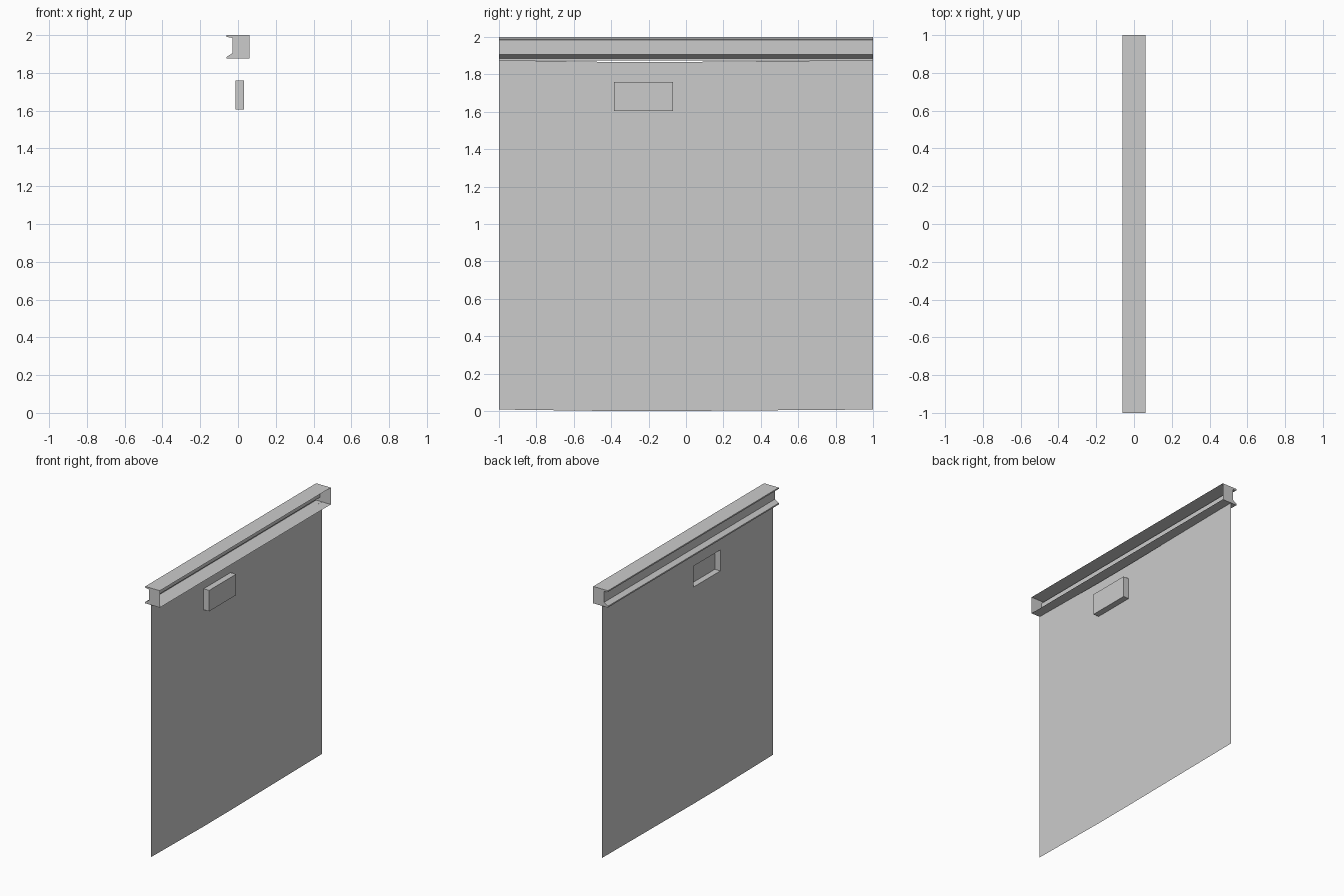
import bpy, bmesh

cube = bpy.data.objects.get("Cube")
if cube:
    bpy.data.objects.remove(cube, do_unlink=True)

grey = bpy.data.materials.new("light_grey")
grey.use_nodes = True
colour = (0.6, 0.6, 0.6, 1)
grey.diffuse_color = colour
grey.node_tree.nodes["Principled BSDF"].inputs["Base Color"].default_value = colour


def finish(name, bm):
    mesh = bpy.data.meshes.new(name)
    bm.to_mesh(mesh)
    bm.free()
    mesh.materials.append(grey)
    obj = bpy.data.objects.new(name, mesh)
    bpy.context.collection.objects.link(obj)
    return obj


# Folded sheet rail: open towards +x, with a grooved back and closed ends
profile = [(0.06, 1.875), (-0.06, 1.875), (-0.06, 1.885), (-0.028, 1.905),
           (-0.028, 1.985), (-0.06, 1.99), (-0.06, 2), (0.06, 2)]
bm = bmesh.new()
front, back = [[bm.verts.new((x, y, z)) for x, z in profile] for y in (-1, 1)]
for i in range(len(profile) - 1):
    bm.faces.new((front[i], front[i + 1], back[i + 1], back[i]))
bm.faces.new(front[::-1])
bm.faces.new(back)
bmesh.ops.recalc_face_normals(bm, faces=bm.faces)
finish("top_rail", bm)

# Thin hanging sheet, sagging slightly, with an opening for the grip
PANEL_X = -0.012
grip_y = (-0.385, -0.07)
grip_z = (1.605, 1.76)
bm = bmesh.new()
columns = []
for y in (-1, *grip_y, 1):
    end = abs(y) == 1
    low, high = (0.008, 1.876) if end else (0, 1.866)
    columns.append([bm.verts.new((PANEL_X, y, z)) for z in (low, *grip_z, high)])
for i in range(3):
    for j in range(3):
        if (i, j) != (1, 1):
            a, b = columns[i], columns[i + 1]
            bm.faces.new((a[j], b[j], b[j + 1], a[j + 1]))
finish("hanging_panel", bm)

# Recessed grip: a shallow box closed on +x and open at the back
bm = bmesh.new()
corners = [(grip_y[0], grip_z[0]), (grip_y[1], grip_z[0]),
           (grip_y[1], grip_z[1]), (grip_y[0], grip_z[1])]
inner, outer = [[bm.verts.new((x, y, z)) for y, z in corners] for x in (PANEL_X, 0.033)]
bm.faces.new(outer)
for i in range(4):
    k = (i + 1) % 4
    bm.faces.new((inner[i], inner[k], outer[k], outer[i]))
finish("recessed_grip", bm)
